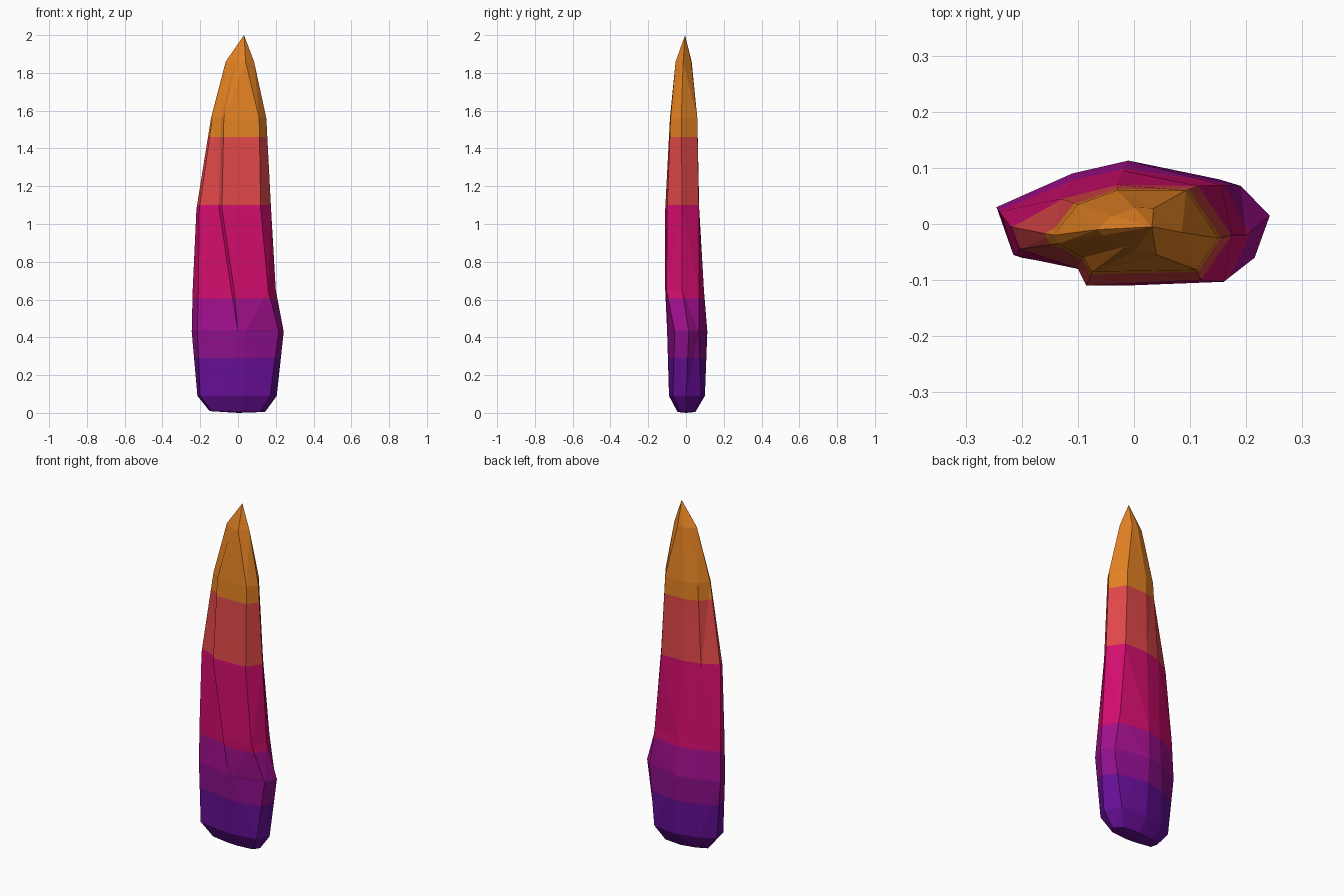
import bpy, bmesh

if "Cube" in bpy.data.objects:
    bpy.data.objects.remove(bpy.data.objects["Cube"])

def linear(c):
    c /= 255
    return c / 12.92 if c <= 0.04045 else ((c + 0.055) / 1.055) ** 2.4

# Colour bands: name, upper height, sRGB colour
bands = [("deep_purple", 0.29, (101, 14, 148)),
         ("violet", 0.44, (139, 15, 136)),
         ("plum", 0.605, (162, 16, 142)),
         ("magenta", 1.10, (210, 13, 110)),
         ("coral_red", 1.46, (223, 71, 72)),
         ("orange", 9.0, (226, 129, 35))]

# Cross-sections: left, front-left, step inner, step outer, front-right,
# right, back-right, back, back-left
rings = [
    (0.09, [(-.215, .02), (-.20, -.06), (-.06, -.085), (.03, -.09), (.17, -.07),
            (.205, 0), (.15, .08), (0, .10), (-.13, .07)]),
    (0.43, [(-.245, .03), (-.215, -.055), (0, -.095), (.04, -.10), (.215, -.06),
            (.242, .015), (.19, .068), (-.01, .113), (-.11, .09)]),
    (0.65, [(-.24, .022), (-.21, -.057), (-.035, -.085), (-.02, -.11), (.16, -.103),
            (.20, -.02), (.155, .07), (-.02, .095), (-.11, .075)]),
    (1.08, [(-.22, -.005), (-.205, -.045), (-.10, -.08), (-.085, -.11), (.12, -.10),
            (.175, -.02), (.115, .068), (-.03, .07), (-.13, .045)]),
    (1.56, [(-.143, -.02), (-.135, -.035), (-.09, -.06), (-.075, -.085), (.112, -.082),
            (.15, -.025), (.093, .06), (-.03, .06), (-.10, .035)]),
    (1.86, [(-.065, -.01), (-.055, -.02), (-.015, -.04), (0, -.05), (.04, -.055),
            (.085, -.015), (.035, .028), (0, .03), (-.04, .015)])]

# Shard body: chamfered foot, lofted rings, pointed tip
bm = bmesh.new()
foot = [bm.verts.new((x * .7, y * .5, .005 - .02 * x if x < 0 else .005)) for x, y in rings[0][1]]
loops = [foot] + [[bm.verts.new((x, y, z)) for x, y in pts] for z, pts in rings]
n = len(foot)
for a, b in zip(loops, loops[1:]):
    for i in range(n):
        j = (i + 1) % n
        bm.faces.new((a[i], a[j], b[j], b[i]))
tip = bm.verts.new((.032, -.005, 2.0))
base = bm.verts.new((0, 0, 0))
for i in range(n):
    j = (i + 1) % n
    bm.faces.new((loops[-1][i], loops[-1][j], tip))
    bm.faces.new((foot[j], foot[i], base))
bmesh.ops.triangulate(bm, faces=bm.faces[:])

# Cut clean colour borders
for _, top, _ in bands[:-1]:
    bmesh.ops.bisect_plane(bm, geom=bm.verts[:] + bm.edges[:] + bm.faces[:],
                           plane_co=(0, 0, top), plane_no=(0, 0, 1))
bmesh.ops.recalc_face_normals(bm, faces=bm.faces[:])
for f in bm.faces:
    h = f.calc_center_median().z
    f.material_index = next(i for i, b in enumerate(bands) if h < b[1])

mesh = bpy.data.meshes.new("crystal_shard")
bm.to_mesh(mesh)
bm.free()
for name, _, rgb in bands:
    m = bpy.data.materials.new(name)
    m.diffuse_color = (*[linear(c) for c in rgb], 1)
    m.use_nodes = True
    m.node_tree.nodes["Principled BSDF"].inputs["Base Color"].default_value = m.diffuse_color
    mesh.materials.append(m)
bpy.context.collection.objects.link(bpy.data.objects.new("crystal_shard", mesh))
